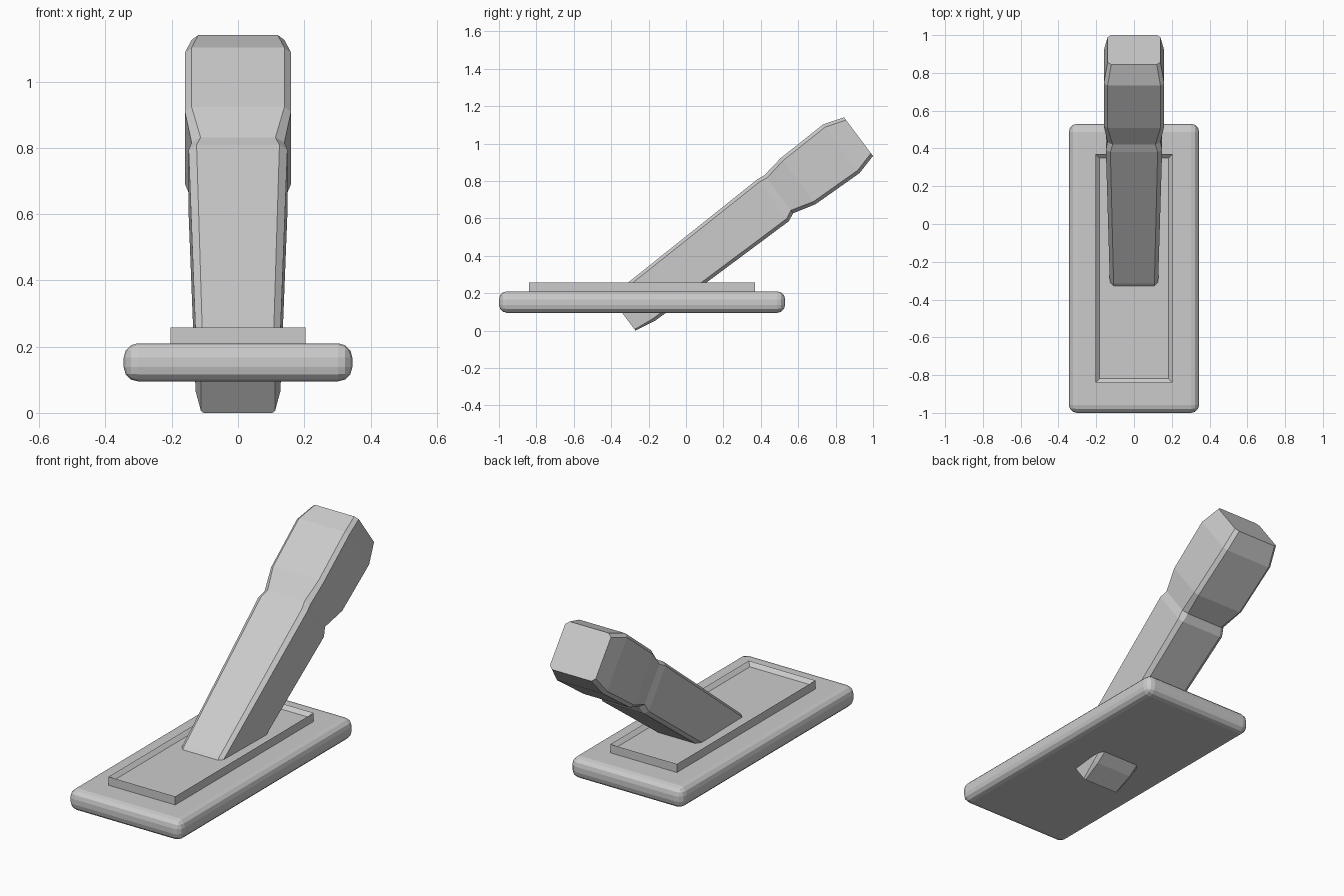
import bpy, bmesh
from mathutils import Vector

if "Cube" in bpy.data.objects:
    bpy.data.objects.remove(bpy.data.objects["Cube"])


def finish(bm, name):
    bmesh.ops.recalc_face_normals(bm, faces=bm.faces)
    me = bpy.data.meshes.new(name)
    bm.to_mesh(me)
    bm.free()
    ob = bpy.data.objects.new(name, me)
    bpy.context.collection.objects.link(ob)
    return ob


def box(x, y0, y1, z0, z1):
    bm = bmesh.new()
    bmesh.ops.create_cube(bm, size=1)
    for v in bm.verts:
        v.co = Vector((v.co.x * 2 * x, (y0 + y1) / 2 + v.co.y * (y1 - y0),
                       (z0 + z1) / 2 + v.co.z * (z1 - z0)))
    return bm


# Rounded base plate
base = finish(box(0.345, -1.0, 0.53, 0.095, 0.21), "base_plate")
bev = base.modifiers.new("rounding", 'BEVEL')
bev.width = 0.043
bev.segments = 3

# Raised surround with a shallow recessed floor
bm = box(0.204, -0.84, 0.37, 0.20, 0.257)
top = max(bm.faces, key=lambda f: f.calc_center_median().z)
bmesh.ops.inset_region(bm, faces=[top], thickness=0.03)
bmesh.ops.translate(bm, verts=top.verts, vec=(0, 0, -0.02))
finish(bm, "switch_surround")

# Lever: chamfered sections lofted along a tilted axis
# (distance along axis, half width, flat half width, low, high, chamfer height)
sections = [
    (-0.216, 0.112, 0.104, 0.162, 0.370, 0.008),
    (-0.100, 0.128, 0.108, 0.141, 0.391, 0.016),
    (0.790, 0.149, 0.125, 0.138, 0.418, 0.018),
    (0.835, 0.140, 0.113, 0.158, 0.413, 0.020),
    (0.960, 0.160, 0.140, 0.125, 0.434, 0.018),
    (1.248, 0.160, 0.140, 0.117, 0.442, 0.018),
    (1.360, 0.140, 0.120, 0.147, 0.405, 0.018),
]
along = Vector((0, 0.8, 0.6))
across = Vector((0, -0.6, 0.8))
bm = bmesh.new()
rings = []
for s, w, f, lo, hi, c in sections:
    half = [(f, lo), (w, lo + c), (w, hi - c), (f, hi)]
    outline = half + [(-x, t) for x, t in reversed(half)]
    rings.append([bm.verts.new(Vector((x, 0, 0)) + along * s + across * t)
                  for x, t in outline])
for a, b in zip(rings, rings[1:]):
    for i in range(8):
        j = (i + 1) % 8
        bm.faces.new((a[i], a[j], b[j], b[i]))
bm.faces.new(rings[0])
bm.faces.new(rings[-1])
finish(bm, "lever")
